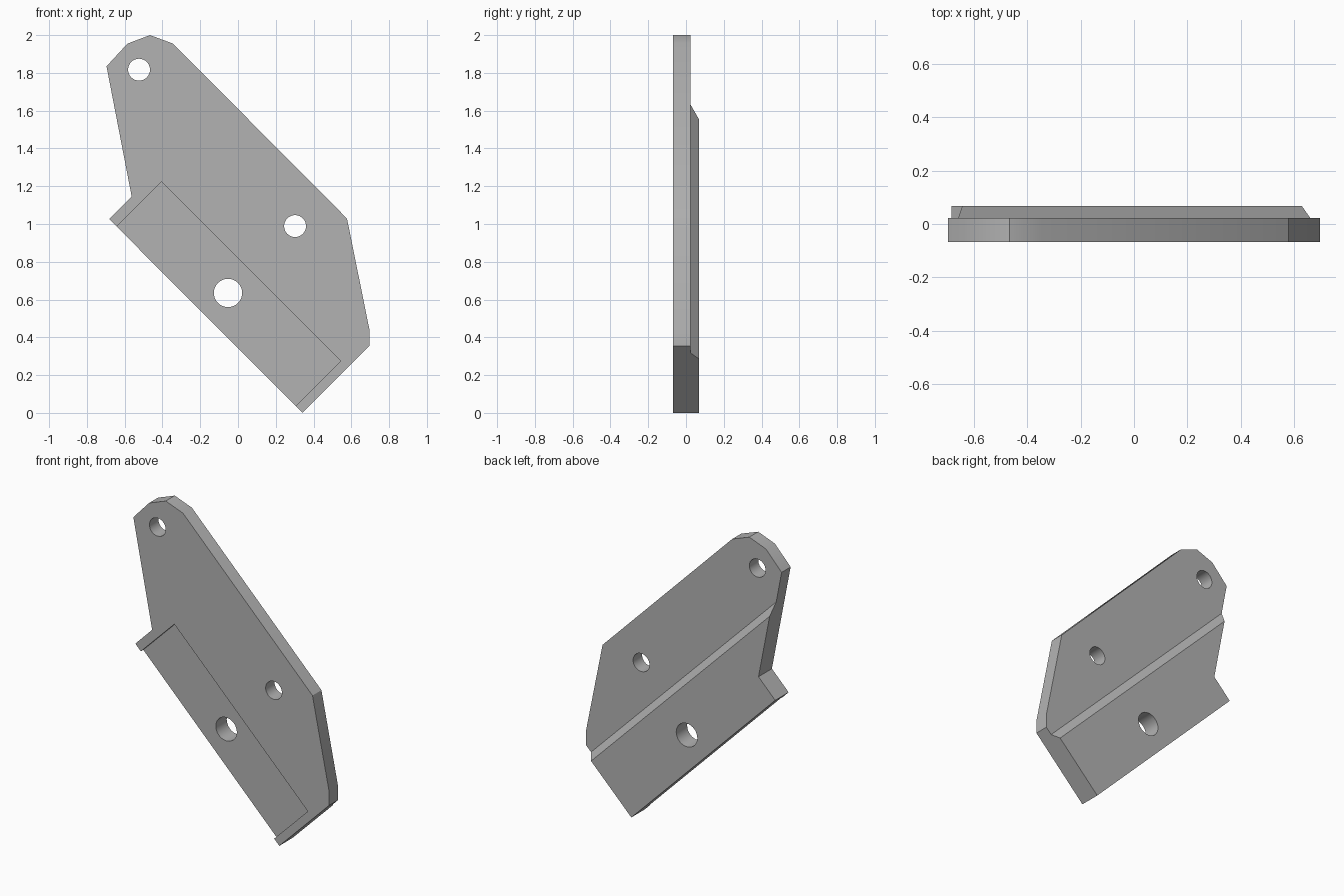
import bpy, bmesh
from math import radians, sqrt
from mathutils import Matrix, Vector

cube = bpy.data.objects.get("Cube")
if cube:
    bpy.data.objects.remove(cube, do_unlink=True)

FRONT, STEP, BACK = -0.068, 0.023, 0.068
RECESS_DEPTH = 0.025

grey = bpy.data.materials.new("plain grey")
grey.use_nodes = True
grey.diffuse_color = (0.45, 0.45, 0.45, 1)
grey.node_tree.nodes["Principled BSDF"].inputs["Base Color"].default_value = (0.45, 0.45, 0.45, 1)


def prism(name, points, offset):
    """Extrude a closed polygon of 3D points along an offset."""
    bm = bmesh.new()
    face = bm.faces.new([bm.verts.new(p) for p in points])
    moved = bmesh.ops.extrude_face_region(bm, geom=[face])["geom"]
    verts = [g for g in moved if isinstance(g, bmesh.types.BMVert)]
    bmesh.ops.translate(bm, verts=verts, vec=offset)
    if face.is_valid and len(bm.faces) < len(points) + 2:
        bm.faces.new([v for v in face.verts])
    bmesh.ops.recalc_face_normals(bm, faces=bm.faces)
    mesh = bpy.data.meshes.new(name)
    bm.to_mesh(mesh)
    bm.free()
    mesh.materials.append(grey)
    obj = bpy.data.objects.new(name, mesh)
    bpy.context.collection.objects.link(obj)
    return obj


def slanted(along, across, y):
    """Point from x - z (along the slanted edge), x + z (across it) and depth."""
    return Vector(((across + along) / 2, y, (across - along) / 2))


def cut(target, cutter):
    cutter.hide_render = True
    mod = target.modifiers.new("cut", "BOOLEAN")
    mod.operation = "DIFFERENCE"
    mod.solver = "EXACT"
    mod.object = cutter
    bpy.context.view_layer.objects.active = target
    bpy.ops.object.modifier_apply(modifier=mod.name)
    bpy.data.objects.remove(cutter, do_unlink=True)


# Bracket plate outline
outline = [(-0.696, 1.835), (-0.585, 1.955), (-0.466, 2.0), (-0.344, 1.955),
           (0.577, 1.029), (0.696, 0.44), (0.696, 0.355), (0.341, 0),
           (-0.682, 1.026), (-0.563, 1.146)]
plate = prism("bracket_plate", [(x, FRONT, z) for x, z in outline], (0, BACK - FRONT, 0))

# Thinner upper half with a sloping step on the back
chamfer = (BACK - STEP) * sqrt(2)
low, high, extra = 0.977 - chamfer, 0.977, 0.05
profile = [(high, STEP), (3, STEP), (3, BACK + extra),
           (low - extra * sqrt(2), BACK + extra)]
cut(plate, prism("back_cutter", [slanted(-4, a, y) for a, y in profile], slanted(8, 0, 0)))

# Shallow recess on the front, open along the lower edge
corners = [(-1.63, 0.1), (-1.63, 0.82), (0.268, 0.82), (0.268, 0.1)]
cut(plate, prism("recess_cutter", [slanted(l, a, FRONT - 0.1) for l, a in corners],
                 (0, 0.1 + RECESS_DEPTH, 0)))

# Bolt holes
for x, z, radius in [(-0.524, 1.817, 0.058), (0.302, 0.989, 0.058), (-0.053, 0.635, 0.075)]:
    ring = [Matrix.Rotation(radians(360 * i / 32), 3, "Y") @ Vector((radius, 0, 0))
            + Vector((x, -0.3, z)) for i in range(32)]
    cut(plate, prism("hole_cutter", ring, (0, 0.6, 0)))

# Smooth hole walls and rounded corners, crisp edges elsewhere
bpy.ops.object.select_all(action="DESELECT")
plate.select_set(True)
bpy.context.view_layer.objects.active = plate
bpy.ops.object.shade_smooth_by_angle(angle=radians(30))
